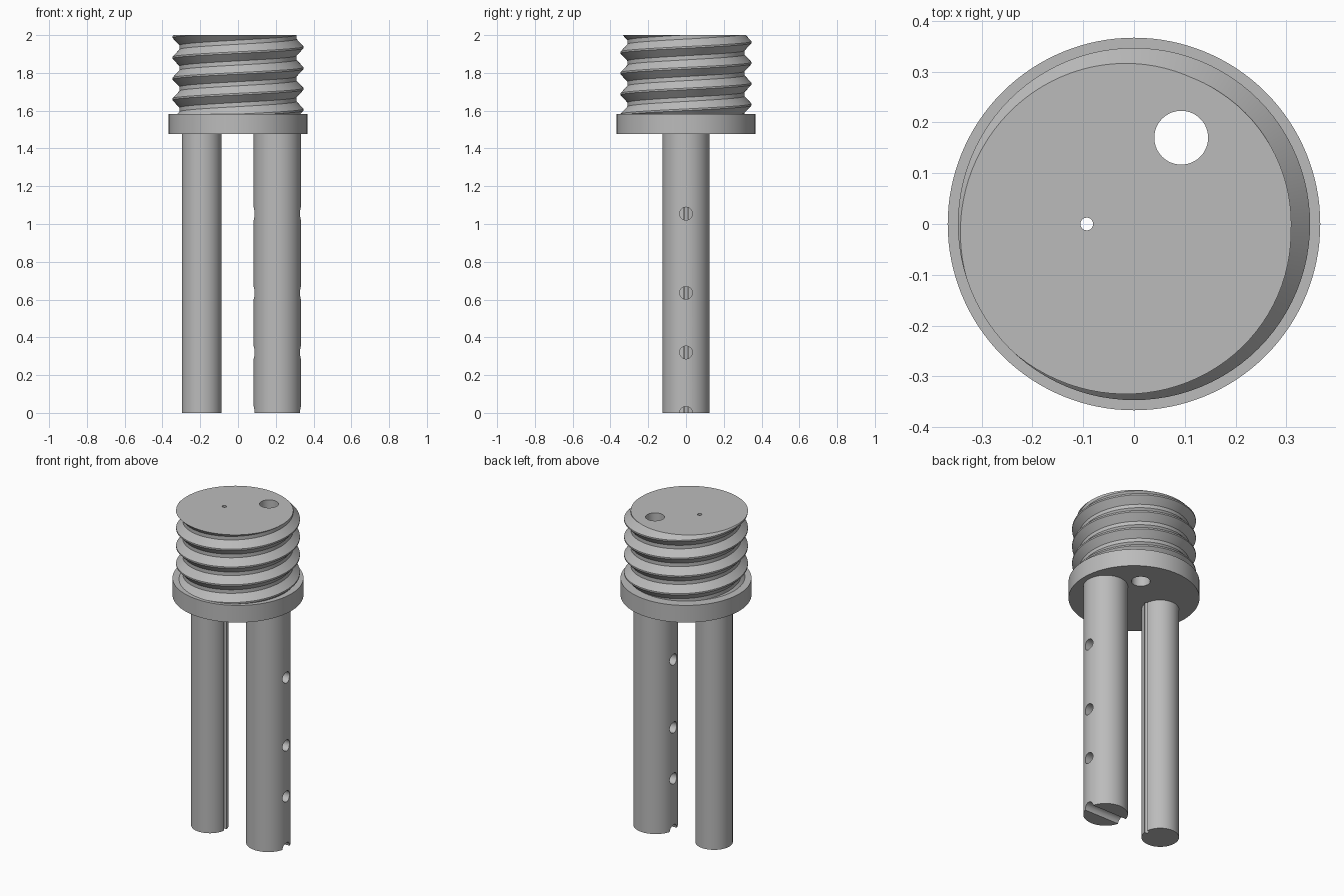
import bpy, bmesh, math

if "Cube" in bpy.data.objects:
    bpy.data.objects.remove(bpy.data.objects["Cube"])

GREY = bpy.data.materials.new("plain grey")
GREY.diffuse_color = (0.5, 0.5, 0.5, 1)
GREY.use_nodes = True
GREY.node_tree.nodes["Principled BSDF"].inputs["Base Color"].default_value = GREY.diffuse_color

FLANGE_Z, THREAD_Z, TOP_Z = 1.477, 1.583, 2.0


def cylinder(name, x, y, radius, z0, z1, sides=96):
    bpy.ops.mesh.primitive_cylinder_add(vertices=sides, radius=radius, depth=z1 - z0,
                                        location=(x, y, (z0 + z1) / 2))
    ob = bpy.context.object
    ob.name = name
    ob.data.materials.append(GREY)
    return ob


def drill(ob, cutters):
    bpy.context.view_layer.objects.active = ob
    for c in cutters:
        mod = ob.modifiers.new("drill", 'BOOLEAN')
        mod.operation, mod.solver, mod.object = 'DIFFERENCE', 'EXACT', c
        bpy.ops.object.modifier_apply(modifier=mod.name)


def threaded_plug():
    """Right-handed V thread: profile rows follow a helix, trimmed flat at both ends."""
    n, pitch, root, crest = 96, 0.11, 0.31, 0.347
    profile = [(-0.40, root), (-0.04, crest), (0.04, crest), (0.40, root)]
    k, turns = len(profile), 8
    bm = bmesh.new()
    cols = []
    for i in range(n):
        a = 2 * math.pi * i / n
        base = 1.99 + pitch * (i / n - 0.5) - 6 * pitch
        cols.append([bm.verts.new((r * math.cos(a), r * math.sin(a), base + pitch * (t + f)))
                     for t in range(turns) for f, r in profile])
    for i in range(n):
        shift = k if i == n - 1 else 0
        a, b = cols[i], cols[(i + 1) % n]
        for j in range(k * turns - 1 - shift):
            bm.faces.new((a[j], b[j + shift], b[j + shift + 1], a[j + 1]))
    # trim and cap the ends
    for z, up in ((TOP_Z, 1), (THREAD_Z, -1)):
        bmesh.ops.bisect_plane(bm, geom=bm.verts[:] + bm.edges[:] + bm.faces[:],
                               plane_co=(0, 0, z), plane_no=(0, 0, up), clear_outer=True)
    bmesh.ops.delete(bm, geom=[v for v in bm.verts if not v.link_faces], context='VERTS')
    bmesh.ops.remove_doubles(bm, verts=bm.verts[:], dist=1e-5)
    bmesh.ops.holes_fill(bm, edges=[e for e in bm.edges if e.is_boundary], sides=0)
    bmesh.ops.recalc_face_normals(bm, faces=bm.faces[:])
    me = bpy.data.meshes.new("threaded_plug")
    bm.to_mesh(me)
    bm.free()
    ob = bpy.data.objects.new("threaded_plug", me)
    bpy.context.collection.objects.link(ob)
    me.materials.append(GREY)
    return ob


# Solid parts
plug = threaded_plug()
flange = cylinder("flange", 0, 0, 0.367, FLANGE_Z, THREAD_Z, 128)
thin_leg = cylinder("thin_leg", -0.192, 0, 0.105, 0, FLANGE_Z)
thick_leg = cylinder("thick_leg", 0.208, 0, 0.125, 0, FLANGE_Z)

# Vertical bores: the narrow one also grooves the thin leg
wide_bore = cylinder("wide_bore_cutter", 0.093, 0.17, 0.053, 1.3, 2.2, 64)
narrow_bore = cylinder("narrow_bore_cutter", -0.093, 0, 0.0125, -0.2, 2.2, 32)

# Cross holes through the thick leg, the lowest one open at the bottom
cross_holes = []
for z in (1.055, 0.635, 0.32, 0.0):
    c = cylinder("cross_hole_cutter", 0.208, 0, 0.034, z - 0.2, z + 0.2, 32)
    c.rotation_euler = (0, math.pi / 2, 0)
    cross_holes.append(c)
bpy.context.view_layer.update()

drill(plug, [wide_bore, narrow_bore])
drill(flange, [wide_bore, narrow_bore])
drill(thin_leg, [narrow_bore])
drill(thick_leg, cross_holes)

for c in [wide_bore, narrow_bore] + cross_holes:
    bpy.data.objects.remove(c)

# Smooth round walls, sharp rims
bpy.ops.object.select_all(action='DESELECT')
for ob in (plug, flange, thin_leg, thick_leg):
    ob.select_set(True)
bpy.context.view_layer.objects.active = plug
bpy.ops.object.shade_smooth_by_angle(angle=math.radians(30))
